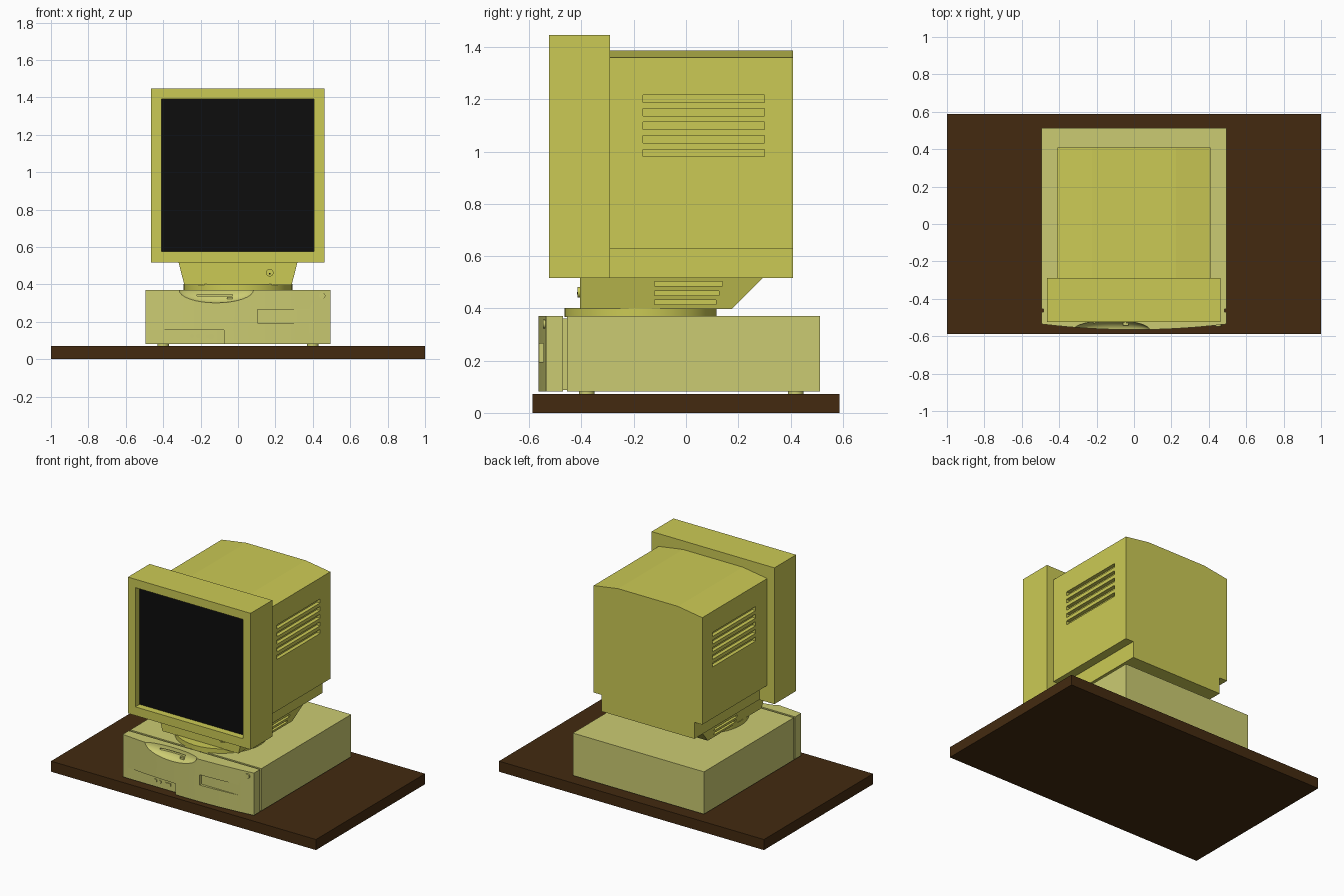
import bpy, bmesh, math
from mathutils import Vector

if "Cube" in bpy.data.objects:
    bpy.data.objects.remove(bpy.data.objects["Cube"])


def material(name, rgb):
    m = bpy.data.materials.new(name)
    m.diffuse_color = (*rgb, 1)
    m.use_nodes = True
    m.node_tree.nodes["Principled BSDF"].inputs["Base Color"].default_value = m.diffuse_color
    return m


YELLOW = material("monitor_yellow", (0.60, 0.59, 0.09))
CREAM = material("case_cream", (0.60, 0.60, 0.168))
WOOD = material("dark_wood", (0.056, 0.023, 0.005))
BLACK = material("screen_black", (0.004, 0.004, 0.004))


def finish(name, bm, mat):
    bmesh.ops.recalc_face_normals(bm, faces=bm.faces)
    me = bpy.data.meshes.new(name)
    bm.to_mesh(me)
    bm.free()
    if mat:
        me.materials.append(mat)
    ob = bpy.data.objects.new(name, me)
    bpy.context.collection.objects.link(ob)
    return ob


def activate(ob):
    bpy.ops.object.select_all(action='DESELECT')
    ob.select_set(True)
    bpy.context.view_layer.objects.active = ob


def box(name, x, y, z, mat=None):
    bm = bmesh.new()
    bmesh.ops.create_cube(bm, size=1)
    for v in bm.verts:
        v.co = Vector([(a + b) / 2 + c * (b - a) for c, (a, b) in zip(v.co, (x, y, z))])
    return finish(name, bm, mat)


def prism(name, points, place, lo, hi, mat):
    """Extrude a 2D profile between lo and hi; place maps (u, v, w) to xyz."""
    bm = bmesh.new()
    a, b = [[bm.verts.new(place(u, v, w)) for u, v in points] for w in (lo, hi)]
    bm.faces.new(a)
    bm.faces.new(b)
    n = len(points)
    for i in range(n):
        j = (i + 1) % n
        bm.faces.new((a[i], a[j], b[j], b[i]))
    return finish(name, bm, mat)


def disc(name, centre, radius, depth, mat, facing_front=False, segments=24):
    bm = bmesh.new()
    bmesh.ops.create_cone(bm, cap_ends=True, segments=segments,
                          radius1=radius, radius2=radius, depth=depth)
    for v in bm.verts:
        c = v.co.copy()
        v.co = Vector(centre) + (Vector((c.x, c.z, c.y)) if facing_front else c)
    ob = finish(name, bm, mat)
    smooth(ob)
    return ob


def smooth(ob, angle=30):
    activate(ob)
    bpy.ops.object.shade_smooth_by_angle(angle=math.radians(angle))


def cut(ob, cutters):
    for c in cutters:
        mod = ob.modifiers.new("cut", 'BOOLEAN')
        mod.operation = 'DIFFERENCE'
        mod.solver = 'EXACT'
        mod.object = c
        activate(ob)
        bpy.ops.object.modifier_apply(modifier=mod.name)
        bpy.data.objects.remove(c)


# Desk board
box("desk_board", (-1, 1), (-0.588, 0.588), (0, 0.072), WOOD)

# Computer case: body, recessed seam, small feet
W = 0.495
box("case_body", (-W, W), (-0.455, 0.513), (0.081, 0.37), CREAM)
box("case_seam", (-W + 0.01, W - 0.01), (-0.472, -0.453), (0.088, 0.362), CREAM)
for sx in (-1, 1):
    for y in (-0.38, 0.42):
        disc("case_foot", (sx * 0.4, y, 0.077), 0.03, 0.012, CREAM)

# Bowed front panel of the case
N = 24
front = [(-W + 2 * W * i / N, -0.535 - 0.03 * (1 - (2 * i / N - 1) ** 2)) for i in range(N + 1)]
panel = prism("case_front_panel", front + [(W, -0.47), (-W, -0.47)],
              lambda u, v, w: (u, v, w), 0.081, 0.37, CREAM)

# Finger scoop at the top of the panel
bm = bmesh.new()
bmesh.ops.create_uvsphere(bm, u_segments=32, v_segments=16, radius=1)
for v in bm.verts:
    v.co = Vector((-0.12 + 0.205 * v.co.x, -0.568 + 0.053 * v.co.y, 0.371 + 0.07 * v.co.z))
scoop = finish("scoop_cutter", bm, None)
cut(panel, [
    scoop,
    box("disc_slot", (-0.22, -0.03), (-0.6, -0.505), (0.338, 0.347)),
    box("drive_recess", (0.105, 0.40), (-0.6, -0.546), (0.195, 0.265)),
    box("lower_recess", (-0.6, -0.075), (-0.6, -0.538), (0.05, 0.156)),
])
smooth(panel)

# Front panel controls
box("eject_button", (-0.06, -0.03), (-0.542, -0.52), (0.322, 0.334), CREAM)
disc("power_button", (0.45, -0.54, 0.34), 0.017, 0.014, CREAM, True)
for x in (-0.245, -0.213):
    disc("audio_socket", (x, -0.538, 0.124), 0.012, 0.012, CREAM, True, 16)
box("volume_slider", (-0.17, -0.13), (-0.544, -0.53), (0.112, 0.132), CREAM)

# Swivel base and neck
disc("swivel_base", (0, -0.175, 0.384), 0.291, 0.034, YELLOW, segments=48)
bm = bmesh.new()
rings = [[bm.verts.new((sx * hw, y, z)) for sx, y in
          ((-1, -0.405), (1, -0.405), (1, yb), (-1, yb))]
         for hw, yb, z in ((0.287, 0.175, 0.398), (0.318, 0.295, 0.518))]
for r in rings:
    bm.faces.new(r)
for i in range(4):
    j = (i + 1) % 4
    bm.faces.new((rings[0][i], rings[0][j], rings[1][j], rings[1][i]))
neck = finish("monitor_neck", bm, YELLOW)
cut(neck, [box("neck_vent", (min(s * 0.27, s * 0.4), max(s * 0.27, s * 0.4)),
               (-0.12, 0.115 + 0.012 * i), (0.415 + 0.035 * i, 0.432 + 0.035 * i))
           for s in (-1, 1) for i in range(3)])
disc("neck_knob", (0.17, -0.41, 0.462), 0.02, 0.012, YELLOW, True)
box("neck_light", (0.165, 0.173), (-0.418, -0.414), (0.454, 0.462), BLACK)

# Monitor front frame with recessed screen
frame = box("monitor_frame", (-0.464, 0.462), (-0.524, -0.29), (0.517, 1.447), YELLOW)
cut(frame, [box("screen_opening", (-0.408, 0.406), (-0.6, -0.472), (0.576, 1.39))])
box("screen", (-0.408, 0.406), (-0.478, -0.47), (0.576, 1.39), BLACK)

# Monitor rear housing: stepped bottom, gently arched top, side vents
half = [(0.35, 0.517), (0.35, 0.63), (0.41, 0.63), (0.41, 1.36), (0.225, 1.388)]
profile = half + [(-x, z) for x, z in reversed(half)]
housing = prism("monitor_housing", profile, lambda u, v, w: (u, w, v), -0.292, 0.41, YELLOW)
cut(housing, [box("side_vent", (min(s * 0.385, s * 0.5), max(s * 0.385, s * 0.5)),
                  (-0.165, 0.30), (0.981 + 0.052 * i, 1.009 + 0.052 * i))
              for s in (-1, 1) for i in range(5)])
